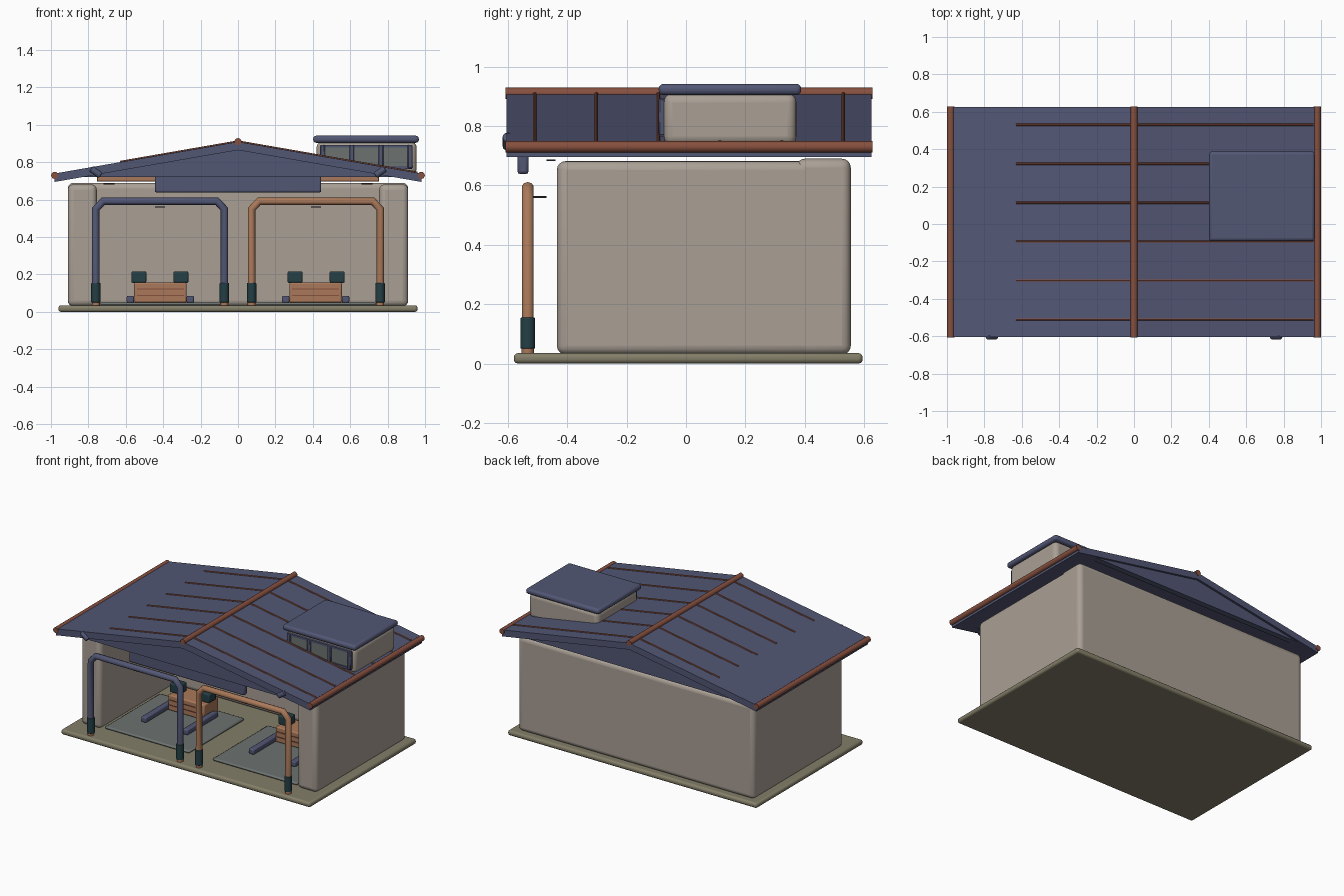
import bpy
import math
from mathutils import Vector

old = bpy.data.objects.get("Cube")
if old:
    bpy.data.objects.remove(old, do_unlink=True)


def material(name, rgb):
    m = bpy.data.materials.new(name)
    m.use_nodes = True
    col = (*rgb, 1)
    m.diffuse_color = col
    m.node_tree.nodes["Principled BSDF"].inputs["Base Color"].default_value = col
    return m


BLUE = material("slate_blue", (.085, .095, .175))
WALL = material("warm_beige", (.40, .35, .30))
SLAB = material("olive_stone", (.23, .21, .14))
COPPER = material("copper", (.40, .19, .10))
RUST = material("rust_red", (.24, .08, .05))
TEAL = material("dark_teal", (.018, .05, .06))
PAD = material("grey_green", (.15, .17, .16))
DARK = material("charcoal", (.02, .02, .025))


def finish(obj, mat, bevel=0, segments=3):
    obj.data.materials.append(mat)
    if bevel:
        b = obj.modifiers.new("Bevel", "BEVEL")
        b.width, b.segments, b.limit_method = bevel, segments, "ANGLE"
    bpy.ops.object.select_all(action="DESELECT")
    obj.select_set(True)
    bpy.context.view_layer.objects.active = obj
    bpy.ops.object.shade_smooth_by_angle(angle=math.radians(40))
    return obj


def box(name, x, y, z, mat, bevel=0, segments=3):
    """Box from its (min, max) range on each axis."""
    bpy.ops.mesh.primitive_cube_add(size=1)
    obj = bpy.context.object
    obj.name = name
    mid = [(a + b) / 2 for a, b in (x, y, z)]
    size = [abs(b - a) for a, b in (x, y, z)]
    for v in obj.data.vertices:
        v.co = [c * s for c, s in zip(v.co, size)]
    obj.location = mid
    return finish(obj, mat, bevel, segments)


def rod(name, start, end, radius, mat, sides=16, bevel=0):
    a, b = Vector(start), Vector(end)
    bpy.ops.mesh.primitive_cylinder_add(vertices=sides, radius=radius, depth=(b - a).length,
                                        location=(a + b) / 2)
    obj = bpy.context.object
    obj.name = name
    obj.rotation_euler = (b - a).to_track_quat("Z", "Y").to_euler()
    return finish(obj, mat, bevel)


def prism(name, profile, y0, y1, mat, bevel=0):
    """Extrude an x-z outline along y."""
    n = len(profile)
    verts = [(x, y, z) for y in (y0, y1) for x, z in profile]
    faces = [list(range(n)), list(range(2 * n - 1, n - 1, -1))]
    faces += [(i, i + n, (i + 1) % n + n, (i + 1) % n) for i in range(n)]
    mesh = bpy.data.meshes.new(name)
    mesh.from_pydata(verts, [], faces)
    obj = bpy.data.objects.new(name, mesh)
    bpy.context.collection.objects.link(obj)
    return finish(obj, mat, bevel)


def pipe(name, points, radius, mat):
    cu = bpy.data.curves.new(name, "CURVE")
    cu.dimensions = "3D"
    cu.bevel_depth, cu.bevel_resolution, cu.use_fill_caps = radius, 3, True
    sp = cu.splines.new("POLY")
    sp.points.add(len(points) - 1)
    for p, co in zip(sp.points, points):
        p.co = (*co, 1)
    obj = bpy.data.objects.new(name, cu)
    bpy.context.collection.objects.link(obj)
    cu.materials.append(mat)
    return obj


RIDGE, EAVE, HALF, THICK = .91, .74, .98, .045
SLOPE = (RIDGE - EAVE) / HALF
FRONT, BACK = -.605, .625


def roof_z(x):
    return RIDGE - SLOPE * abs(x)


# Floor slab and walls
box("floor_slab", (-.96, .96), (-.58, .595), (0, .035), SLAB, .014)
box("back_wall", (-.91, .91), (.37, .555), (.03, .69), WALL, .03, 4)

for side, s in (("right", -1), ("left", 1)):
    box(side + "_wall", (s * .755, s * .91), (-.435, .55), (.03, .682), WALL, .03, 4)

    # Roof slope with its eave pipe
    prism(side + "_roof_panel",
          [(0, RIDGE), (s * HALF, EAVE), (s * HALF, EAVE - THICK), (0, RIDGE - THICK)],
          FRONT, BACK, BLUE)
    rod(side + "_eave_pipe", (s * HALF, FRONT - .003, .73), (s * HALF, BACK + .003, .73), .019, RUST)

    # Raised roof seams
    for i in range(6):
        y = -.51 + i * .208
        reach = .96 if s > 0 else .63
        rod(f"{side}_roof_seam_{i}", (0, y, roof_z(0) + .001),
            (s * reach, y, roof_z(reach) + .001), .006, RUST, 8)

    # Slanted bracket on the gable front
    rod(side + "_gable_bracket", (s * .785, -.60, .765), (s * .735, -.60, .73), .018, BLUE, 12, .004)
    box(side + "_wall_light", (s * .66, s * .72), (-.47, -.44), (.682, .688), DARK)

    # Portal frame with cuffs at the feet
    inner, outer, top, y = .073, .76, .592, -.533
    path = [(inner, .045), (inner, .55), (inner + .04, top),
            (outer - .04, top), (outer, .55), (outer, .045)]
    pipe(side + "_portal_frame", [(s * px, y, pz) for px, pz in path], .021,
         COPPER if s > 0 else BLUE)
    for k, px in enumerate((inner, outer)):
        rod(f"{side}_frame_cuff_{k}", (s * px, y, .05), (s * px, y, .155), .025, TEAL, 16, .004)
        rod(f"{side}_frame_foot_{k}", (s * px, y, .033), (s * px, y, .05), .021, COPPER)
    box(side + "_portal_light", (s * .39, s * .445), (-.515, -.47), (.558, .564), DARK)

    # Bay pad with a low work station
    box(side + "_bay_pad", (s * .09, s * .74), (-.41, .2), (.03, .05), PAD, .012, 2)
    box(side + "_station_body", (s * .275, s * .555), (.02, .18), (.05, .157), COPPER, .008, 2)
    for k, z in enumerate((.085, .12)):
        box(f"{side}_station_groove_{k}", (s * .29, s * .54), (.016, .022), (z, z + .005), RUST)
    for k, px in enumerate((.305, .53)):
        box(f"{side}_station_block_{k}", (s * (px - .04), s * (px + .04)), (.06, .14),
            (.155, .217), TEAL, .008, 2)
    for k, px in enumerate((.255, .575)):
        box(f"{side}_station_rail_{k}", (s * (px - .02), s * (px + .02)), (-.22, .12),
            (.048, .086), BLUE, .008, 2)

# Ridge pipe and recessed gables
rod("ridge_pipe", (0, FRONT - .003, RIDGE), (0, BACK + .003, RIDGE), .019, RUST)
LOW = .722
reach = (RIDGE - THICK - LOW) / SLOPE
gable = [(-reach, LOW), (reach, LOW), (0, RIDGE - THICK)]
prism("front_gable", gable, -.59, -.55, BLUE)
prism("back_gable", gable, .57, .61, BLUE)

# Fascia box and beam over the entrance
box("entrance_fascia", (-.445, .445), (-.568, -.53), (.638, .735), BLUE, .01, 2)
box("entrance_beam", (-.755, .755), (-.50, -.45), (.697, .728), COPPER, .004, 1)

# Rooftop room with cap, glass and mullions
box("roof_room", (.42, .955), (-.075, .372), (.735, .91), WALL, .03, 4)
box("roof_room_cap", (.402, .967), (-.092, .388), (.904, .942), BLUE, .016, 3)
box("roof_room_glass", (.445, .93), (-.081, -.073), (.775, .892), PAD)
for i in range(4):
    x = .452 + i * .156
    box(f"window_mullion_{i}", (x - .013, x + .013), (-.092, -.07), (.768, .892), BLUE, .004, 1)
for i, z in enumerate((.772, .886)):
    box(f"window_rail_{i}", (.445, .93), (-.088, -.07), (z - .007, z + .007), BLUE)
